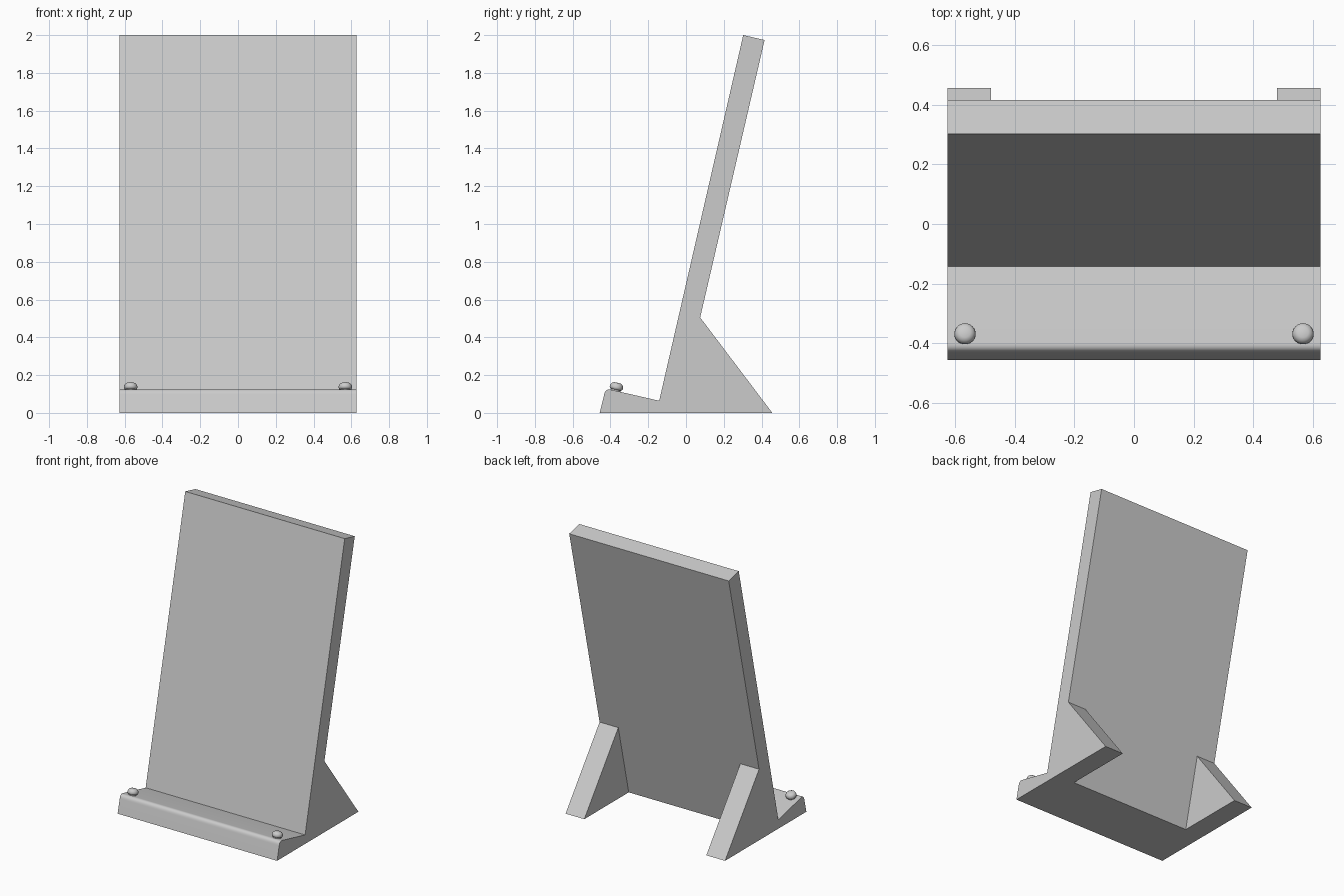
import bpy, bmesh, math
from mathutils import Matrix, Vector

if "Cube" in bpy.data.objects:
    bpy.data.objects.remove(bpy.data.objects["Cube"])

HALF = 0.627      # half width of the stand
LEG_IN = 0.48     # inner face of the rear legs

grey = bpy.data.materials.new("light grey")
grey.diffuse_color = (0.6, 0.6, 0.6, 1)
grey.use_nodes = True
grey.node_tree.nodes["Principled BSDF"].inputs["Base Color"].default_value = grey.diffuse_color


def finish(name, bm):
    bmesh.ops.recalc_face_normals(bm, faces=bm.faces)
    mesh = bpy.data.meshes.new(name)
    bm.to_mesh(mesh)
    bm.free()
    ob = bpy.data.objects.new(name, mesh)
    bpy.context.collection.objects.link(ob)
    mesh.materials.append(grey)
    return ob


def extrude_profile(name, pts, half):
    """Side profile in (y, z), extruded along x."""
    bm = bmesh.new()
    face = bm.faces.new([bm.verts.new((-half, y, z)) for y, z in pts])
    ext = bmesh.ops.extrude_face_region(bm, geom=[face])
    moved = [v for v in ext["geom"] if isinstance(v, bmesh.types.BMVert)]
    bmesh.ops.translate(bm, verts=moved, vec=(2 * half, 0, 0))
    return finish(name, bm)


def smooth(ob, angle):
    bpy.ops.object.select_all(action='DESELECT')
    ob.select_set(True)
    bpy.context.view_layer.objects.active = ob
    bpy.ops.object.shade_smooth_by_angle(angle=math.radians(angle))


# Rounded lip at the front of the ledge (quadratic curve)
a, c, b = Vector((-0.433, 0.098)), Vector((-0.426, 0.129)), Vector((-0.398, 0.123))
lip = [tuple(a * (1 - t) ** 2 + c * 2 * t * (1 - t) + b * t * t)
       for t in (i / 8 for i in range(9))]

# Stand: ledge, leaning panel and rear foot in one profile
knee = (0.075, 0.505)
stand = extrude_profile("stand", [(-0.457, 0)] + lip + [
    (-0.142, 0.064), (0.303, 2.0), (0.416, 1.974), knee, (0.457, 0)], HALF)

# Cut away the middle of the foot, leaving two legs
slope = (0.416 - knee[0]) / (1.974 - knee[1])
gap = extrude_profile("leg_gap_cutter", [
    (knee[0] - slope * (knee[1] + 0.1), -0.1), knee,
    (0.7, knee[1]), (0.7, -0.1)], LEG_IN)
gap.hide_render = True
bpy.context.view_layer.objects.active = stand
mod = stand.modifiers.new("leg gap", 'BOOLEAN')
mod.operation = 'DIFFERENCE'
mod.solver = 'EXACT'
mod.object = gap
bpy.ops.object.modifier_apply(modifier=mod.name)
bpy.data.objects.remove(gap)
smooth(stand, 20)

# Rounded stop pegs, square to the sloping ledge
peg_profile = [(0.026, -0.03), (0.026, 0.006), (0.033, 0.009), (0.036, 0.018),
               (0.034, 0.029), (0.028, 0.038), (0.018, 0.043), (0.0, 0.044)]
tilt = math.atan2(0.123 - 0.064, 0.398 - 0.142)
for side, x in (("left", -0.568), ("right", 0.568)):
    bm = bmesh.new()
    vs = [bm.verts.new((r, 0, z)) for r, z in peg_profile]
    es = [bm.edges.new(p) for p in zip(vs, vs[1:])]
    bmesh.ops.spin(bm, geom=vs + es, cent=(0, 0, 0), axis=(0, 0, 1),
                   angle=math.tau, steps=32, use_merge=True)
    bmesh.ops.remove_doubles(bm, verts=bm.verts, dist=1e-5)
    bm.transform(Matrix.Translation((x, -0.373, 0.117)) @ Matrix.Rotation(-tilt, 4, 'X'))
    smooth(finish(side + "_peg", bm), 50)
